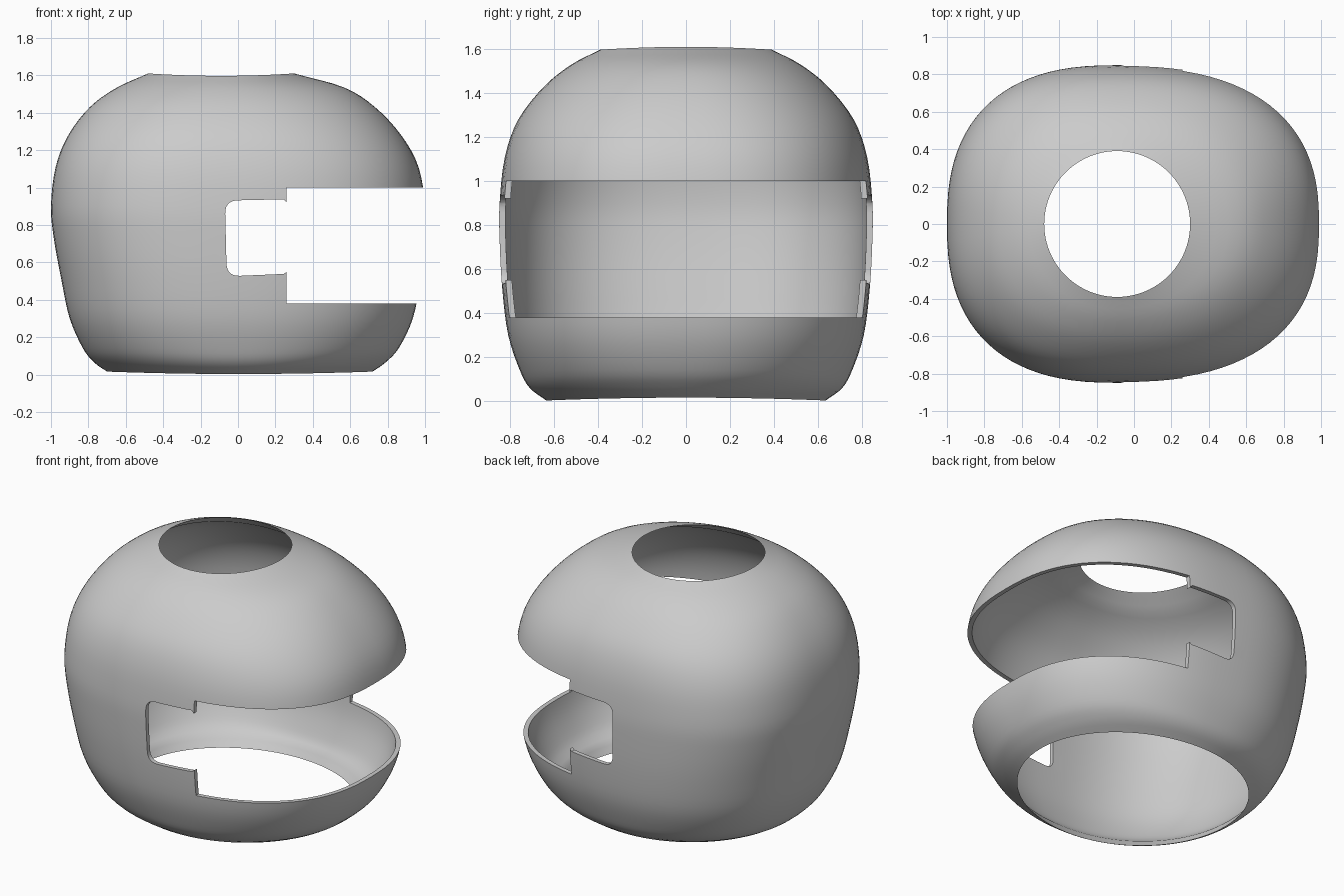
import bpy, bmesh, math
from mathutils import Vector

cube = bpy.data.objects.get("Cube")
if cube:
    bpy.data.objects.remove(cube)

SEGMENTS = 96      # points around each ring
STEPS = 4          # rings between two profile rows
WALL = 0.028       # shell thickness

# Shell profile rows: height, back reach, front reach, half width
PROFILE = [
    (0.003, 0.70, 0.72, 0.635), (0.06, 0.77, 0.79, 0.71), (0.14, 0.83, 0.86, 0.755),
    (0.30, 0.90, 0.935, 0.808), (0.51, 0.945, 0.975, 0.835), (0.73, 0.985, 0.995, 0.847),
    (0.90, 1.00, 1.00, 0.847), (1.11, 0.975, 0.965, 0.823), (1.28, 0.907, 0.872, 0.762),
    (1.43, 0.79, 0.73, 0.645), (1.53, 0.645, 0.565, 0.52), (1.597, 0.48, 0.30, 0.39),
]


def spline(rows, steps):
    """Smooth curve through the profile rows."""
    pts = [Vector(r) for r in rows]
    pts = [2 * pts[0] - pts[1]] + pts + [2 * pts[-1] - pts[-2]]
    out = []
    for a, b, c, d in zip(pts, pts[1:], pts[2:], pts[3:]):
        for s in range(steps):
            t = s / steps
            out.append(0.5 * (2 * b + (c - a) * t + (2 * a - 5 * b + 4 * c - d) * t ** 2
                              + (3 * b - a - 3 * c + d) * t ** 3))
    return out + [pts[-2]]


def ring(row, k):
    """Rounded outline at one height; k runs from the neck rim to the crown rim."""
    z, back, front, half = row
    power = 2 / (2 + 0.5 * math.sin(math.pi * k))
    centre = -0.09 * min(1, z / 0.9)
    rim = 0.013 * abs(2 * k - 1) ** 4
    for i in range(SEGMENTS):
        a = 2 * math.pi * i / SEGMENTS
        c, s = math.cos(a), math.sin(a)
        reach = front - centre if c > 0 else back + centre
        yield (centre + math.copysign(abs(c) ** power, c) * reach,
               math.copysign(abs(s) ** power, s) * half, z + rim * c * c)


def bridge(bm, low, high):
    for i in range(SEGMENTS):
        j = (i + 1) % SEGMENTS
        bm.faces.new((low[i], low[j], high[j], high[i]))


def add_object(name, bm):
    mesh = bpy.data.meshes.new(name)
    bm.to_mesh(mesh)
    bm.free()
    obj = bpy.data.objects.new(name, mesh)
    bpy.context.collection.objects.link(obj)
    return obj


# Outer skin
bm = bmesh.new()
rows = spline(PROFILE, STEPS)
last = len(rows) - 1
outer = [[bm.verts.new(p) for p in ring(r, n / last)] for n, r in enumerate(rows)]
for low, high in zip(outer, outer[1:]):
    bridge(bm, low, high)
bm.normal_update()

# Inner skin, meeting the outer one at both rims
inner = [outer[0]]
for n in range(1, last):
    depth = WALL * min(1, n / 3, (last - n) / 3)
    inner.append([bm.verts.new(v.co - v.normal * depth) for v in outer[n]])
inner.append(outer[-1])
for low, high in zip(inner, inner[1:]):
    bridge(bm, high, low)
bmesh.ops.recalc_face_normals(bm, faces=bm.faces)
shell = add_object("helmet_shell", bm)

# Visor opening with a narrower rounded slot on each side
OPENING = [(1.5, 0.38), (1.5, 1.0), (0.26, 1.0), (0.26, 0.92), (0.245, 0.937),
           (-0.07, 0.93), (-0.06, 0.525), (0.245, 0.538), (0.26, 0.55), (0.26, 0.38)]
ROUNDED = (5, 6)


def rounded_outline(points, corners, radius):
    out = []
    for i, p in enumerate(points):
        p = Vector(p)
        if i not in corners:
            out.append(p)
            continue
        a = p + (Vector(points[i - 1]) - p).normalized() * radius
        b = p + (Vector(points[i + 1]) - p).normalized() * radius
        for s in range(7):
            t = s / 6
            out.append(a * (1 - t) ** 2 + p * 2 * t * (1 - t) + b * t * t)
    return out


bm = bmesh.new()
outline = rounded_outline(OPENING, ROUNDED, 0.07)
face = bm.faces.new([bm.verts.new((p.x, -1.2, p.y)) for p in outline])
side = bmesh.ops.extrude_face_region(bm, geom=[face])["geom"]
bmesh.ops.translate(bm, vec=(0, 2.4, 0),
                    verts=[g for g in side if isinstance(g, bmesh.types.BMVert)])
bmesh.ops.recalc_face_normals(bm, faces=bm.faces)
cutter = add_object("visor_cutter", bm)
cutter.hide_render = True

cut = shell.modifiers.new("visor_opening", 'BOOLEAN')
cut.operation = 'DIFFERENCE'
cut.solver = 'EXACT'
cut.object = cutter
bpy.ops.object.select_all(action='DESELECT')
bpy.context.view_layer.objects.active = shell
shell.select_set(True)
bpy.ops.object.modifier_apply(modifier=cut.name)
bpy.data.objects.remove(cutter)

# Grey finish
grey = bpy.data.materials.new("plain_grey")
grey.use_nodes = True
colour = (0.6, 0.6, 0.6, 1)
grey.diffuse_color = colour
grey.node_tree.nodes["Principled BSDF"].inputs["Base Color"].default_value = colour
shell.data.materials.clear()
shell.data.materials.append(grey)
bpy.ops.object.shade_smooth_by_angle(angle=math.radians(35))
